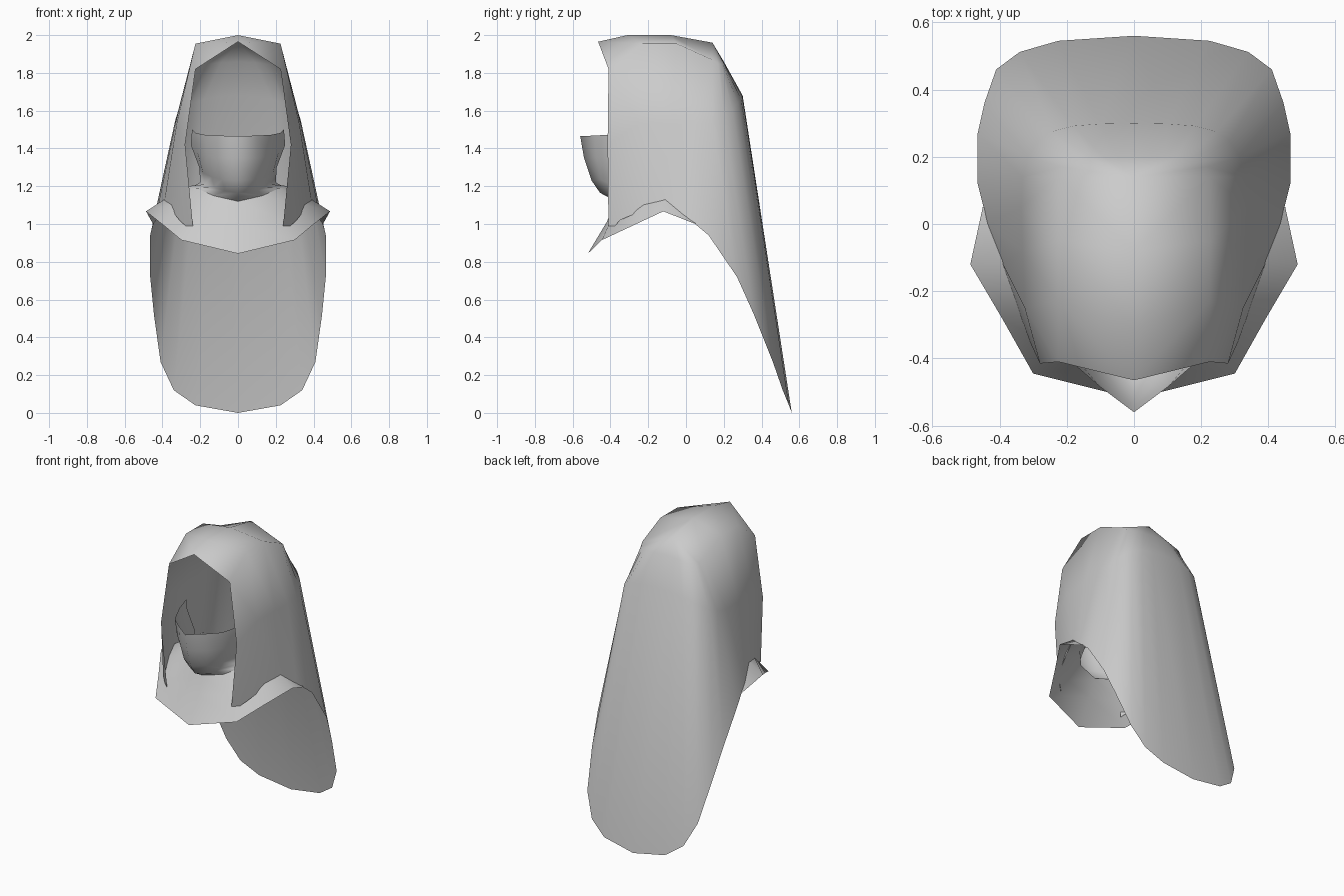
import bpy, bmesh


def loft(name, rings):
    """Skin the right half through matching rings of points and mirror it in x."""
    bm = bmesh.new()
    rows = [[bm.verts.new(p) for p in ring] for ring in rings]
    for a, b in zip(rows, rows[1:]):
        for i in range(len(a) - 1):
            bm.faces.new((a[i], b[i], b[i + 1], a[i + 1]))
    half = bm.verts[:] + bm.edges[:] + bm.faces[:]
    bmesh.ops.mirror(bm, geom=half, axis='X', merge_dist=0.0)
    bmesh.ops.remove_doubles(bm, verts=bm.verts[:], dist=0.0005)
    bmesh.ops.recalc_face_normals(bm, faces=bm.faces[:])
    mesh = bpy.data.meshes.new(name)
    bm.to_mesh(mesh)
    bm.free()
    for p in mesh.polygons:
        p.use_smooth = True
    obj = bpy.data.objects.new(name, mesh)
    bpy.context.collection.objects.link(obj)
    return obj


# Veil: rings run from the face opening round to the centre of the back
ridge = [(0, -.465, 1.965), (0, -.31, 2.0), (0, -.08, 2.0)] + [(0, .14, 1.96)] * 8
crown = [(.225, -.41, 1.82), (.225, -.23, 1.955), (.225, -.05, 1.955),
         (.225, .14, 1.87), (.215, .17, 1.85), (.195, .185, 1.845),
         (.165, .195, 1.845), (.13, .2, 1.85), (.09, .2, 1.855),
         (.05, .2, 1.855), (0, .2, 1.86)]
temple = [(.28, -.415, 1.42), (.325, -.25, 1.53), (.332, -.08, 1.53),
          (.335, .05, 1.53), (.332, .14, 1.55), (.315, .2, 1.58),
          (.285, .245, 1.61), (.245, .275, 1.64), (.18, .292, 1.66),
          (.1, .298, 1.675), (0, .3, 1.68)]
hem = [(.235, -.41, .95), (.31, -.35, 1.02), (.39, -.12, 1.12),
       (.435, .0, 1.04), (.465, .12, .94), (.465, .27, .72),
       (.445, .36, .52), (.41, .46, .27), (.34, .512, .12),
       (.225, .545, .04), (0, .56, 0)]
loft("veil", [ridge, crown, temple, hem])

# Collar: a short cape from the neck to the shoulders
neck = [(0, -.37, 1.12), (.13, -.345, 1.15), (.22, -.25, 1.19),
        (.27, -.1, 1.2), (.29, .06, 1.17)]
middle = [(0, -.42, 1.01), (.19, -.39, 1.04), (.32, -.25, 1.11),
          (.39, -.11, 1.13), (.4, .06, 1.06)]
edge = [(0, -.52, .843), (.3, -.445, .915), (.39, -.285, .99),
        (.487, -.12, 1.067), (.45, .05, 1.0)]
loft("collar", [neck, middle, edge])

# Face cover: open at the top, tucked into the collar below the chin
top = [(0, -.56, 1.465), (.1, -.485, 1.468), (.175, -.42, 1.472),
       (.225, -.3, 1.482), (.243, -.2, 1.5)]
cheek = [(0, -.54, 1.35), (.1, -.475, 1.35), (.165, -.41, 1.36),
         (.215, -.29, 1.38), (.25, -.18, 1.42)]
jaw = [(0, -.5, 1.23), (.085, -.45, 1.235), (.14, -.39, 1.25),
       (.185, -.28, 1.27), (.205, -.17, 1.3)]
chin = [(0, -.455, 1.165), (.07, -.415, 1.175), (.125, -.36, 1.195),
        (.175, -.27, 1.21), (.2, -.16, 1.22)]
loft("face_cover", [top, cheek, jaw, chin, neck])
